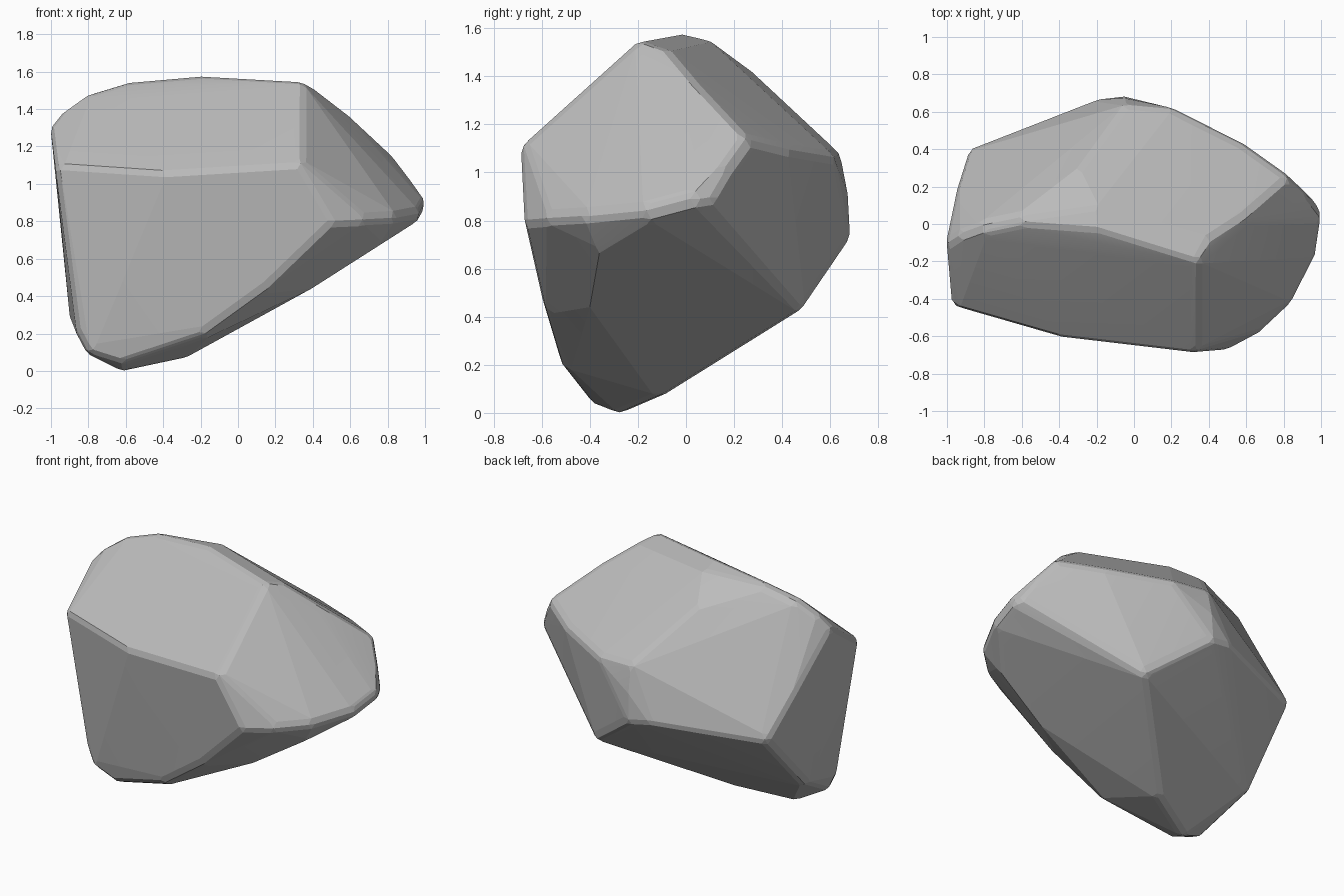
import bpy
import bmesh
import math

cube = bpy.data.objects.get("Cube")
if cube:
    bpy.data.objects.remove(cube, do_unlink=True)

WEAR = .07  # radius of the worn edges

# Main corners of the stone, grouped by region
ridge = [(.34, -.2, 1.54), (-.2, -.03, 1.575), (-.2, .1, 1.55), (-.6, .02, 1.54),
         (-.81, -.02, 1.475), (-.93, -.06, 1.39), (-1, -.1, 1.3)]
brow = [(-.96, -.43, 1.09), (-.4, -.6, 1.06), (.33, -.68, 1.11), (.5, -.67, .79),
        (.67, -.58, .8), (.33, -.64, .63)]
shoulder = [(.4, -.08, 1.51), (.6, .03, 1.36), (.57, .15, 1.29), (.82, .25, 1.14), (.92, .15, 1.02),
            (1, .04, .89), (.97, .11, .87), (.97, -.16, .83), (.84, -.42, .82)]
back = [(-.3, .29, 1.41), (-.05, .64, 1.08), (-.05, .675, .92), (.2, .62, 1.06), (.58, .43, 1.09),
        (-.05, .68, .72), (-.2, .665, .75), (-.87, .4, .71), (-.94, .2, .98), (.32, .48, .435)]
underside = [(-.89, .01, .28), (-.86, -.36, .21), (-.8, -.37, .1), (-.62, -.4, .05), (-.62, -.27, 0),
             (-.28, -.1, .07), (-.18, -.51, .19), (0, -.36, .235), (.15, -.59, .44),
             (.4, -.4, .44), (.76, -.36, .67)]

# Angular block, used only to find the direction of each corner
block = bmesh.new()
for co in ridge + brow + shoulder + back + underside:
    block.verts.new(co)
bmesh.ops.convex_hull(block, input=block.verts)
bmesh.ops.recalc_face_normals(block, faces=block.faces)
block.normal_update()

# Small ball that rounds every corner
ball = bmesh.new()
bmesh.ops.create_icosphere(ball, subdivisions=2, radius=WEAR)

# Stone body: hull around balls set just inside the corners
bm = bmesh.new()
for corner in block.verts:
    if corner.link_faces:
        centre = corner.co - corner.normal * WEAR * 1.05
        for v in ball.verts:
            bm.verts.new(centre + v.co)
block.free()
ball.free()
bmesh.ops.convex_hull(bm, input=bm.verts)
loose = [v for v in bm.verts if not v.link_faces]
bmesh.ops.delete(bm, geom=loose, context='VERTS')
bmesh.ops.dissolve_limit(bm, angle_limit=math.radians(2), verts=bm.verts, edges=bm.edges)
bmesh.ops.recalc_face_normals(bm, faces=bm.faces)
mesh = bpy.data.meshes.new("stone")
bm.to_mesh(mesh)
bm.free()
stone = bpy.data.objects.new("stone", mesh)
bpy.context.collection.objects.link(stone)

# Plain grey stone
grey = bpy.data.materials.new("stone_grey")
grey.use_nodes = True
grey.diffuse_color = (.5, .5, .5, 1)
bsdf = next(n for n in grey.node_tree.nodes if n.type == 'BSDF_PRINCIPLED')
bsdf.inputs["Base Color"].default_value = grey.diffuse_color
bsdf.inputs["Roughness"].default_value = .9
mesh.materials.append(grey)

bpy.ops.object.select_all(action='DESELECT')
stone.select_set(True)
bpy.context.view_layer.objects.active = stone
bpy.ops.object.shade_smooth_by_angle(angle=math.radians(5))
